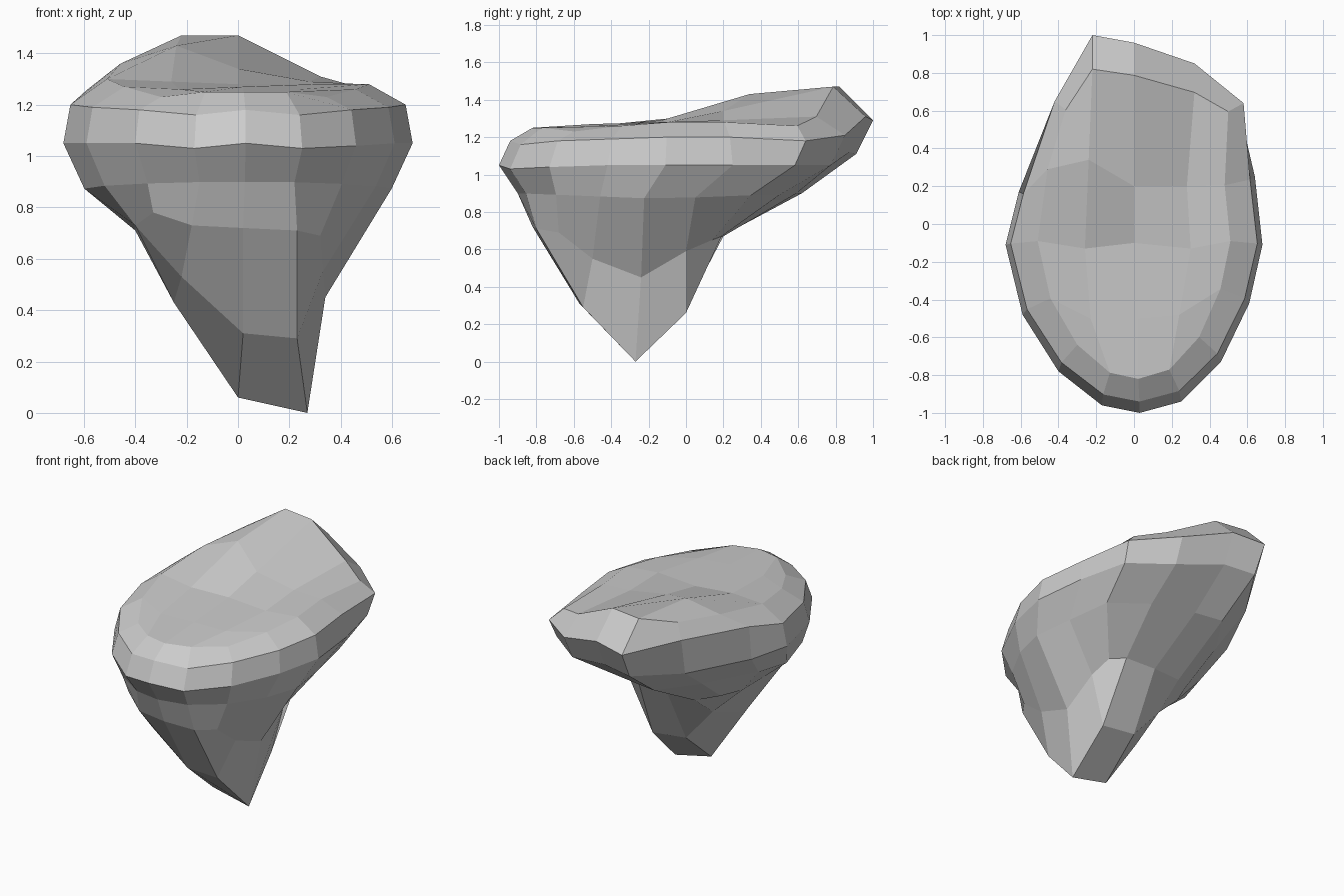
import bpy, bmesh

# Widest plan outline, 16 points counter-clockwise from front centre
plan = [(.03, -1), (.25, -.94), (.46, -.73), (.61, -.42), (.68, -.11), (.64, .25),
        (.58, .64), (.32, .85), (0, .96), (-.22, 1), (-.42, .65), (-.61, .17),
        (-.68, -.11), (-.59, -.48), (-.40, -.78), (-.17, -.96)]
lip_z = [1.18, 1.16, 1.18, 1.19, 1.2, 1.2, 1.18, 1.21, 1.31, 1.29, 1.31, 1.26, 1.2, 1.19, 1.18, 1.16]
top_z = [1.25, 1.25, 1.23, 1.26, 1.28, 1.28, 1.26, 1.31, 1.47, 1.47, 1.4, 1.36, 1.3, 1.27, 1.23, 1.25]
girth_z = [1.05, 1.03, 1.04, 1.05, 1.05, 1.05, 1.05, 1.05, 1.12, 1.11, 1.06, 1.05, 1.05, 1.05, 1.05, 1.03]
# Where the underside narrows to the root
neck_pts = [(.02, -.82, .72), (.23, -.8, .71), (.32, -.68, .69), (.33, -.5, .55),
            (.34, -.24, .45), (.34, 0, .59), (.32, .14, .65), (.22, .19, .67),
            (0, .2, .67), (-.2, .19, .67), (-.33, .1, .7), (-.39, -.05, .7),
            (-.4, -.27, .71), (-.4, -.5, .73), (-.33, -.7, .78), (-.18, -.8, .73)]

bm = bmesh.new()


def ring(pts):
    return [bm.verts.new(p) for p in pts]


def bridge(a, b):
    for i in range(16):
        j = (i + 1) % 16
        bm.faces.new((a[i], a[j], b[j], b[i]))


def grid_cap(edge, inner):
    """Fill a 16-point ring with a 4 x 4 patch around nine inner points."""
    v = [bm.verts.new(p) for p in inner]
    rows = [[edge[14], edge[15], edge[0], edge[1], edge[2]]]
    for r in range(3):
        rows.append([edge[13 - r]] + v[3 * r:3 * r + 3] + [edge[3 + r]])
    rows.append([edge[10], edge[9], edge[8], edge[7], edge[6]])
    for r in range(4):
        for c in range(4):
            bm.faces.new((rows[r][c], rows[r][c + 1], rows[r + 1][c + 1], rows[r + 1][c]))


# Top edge, lip, girth and two underside rings
top = ring([(x * (1 if y > .8 else .86 if y > .5 else .75), y * (.93 if .5 < y < .7 else .82), z)
            for (x, y), z in zip(plan, top_z)])
top[11].co.y = .29
lip = ring([(x * (.96 if y < .4 else 1), y * (.94 if y < .4 else 1), z)
            for (x, y), z in zip(plan, lip_z)])
girth = ring([(x * (1 if y < .4 else .97), y * (1 if y < .4 else .91), z)
              for (x, y), z in zip(plan, girth_z)])
shoulder = ring([(x * .88, y * .76 - .14, .87 + .03 * abs(y)) for x, y in plan])
neck = ring(neck_pts)
for a, b in ((top, lip), (lip, girth), (girth, shoulder), (shoulder, neck)):
    bridge(a, b)

# Uneven upper surface, rising to the back
grid_cap(top, [(-.23, -.5, 1.26), (.02, -.5, 1.27), (.24, -.48, 1.26),
               (-.26, -.13, 1.29), (0, -.1, 1.28), (.3, -.13, 1.28),
               (-.24, .34, 1.43), (0, .2, 1.34), (.28, .2, 1.29)])
# Wedge-shaped root, lowest on the right
grid_cap(neck, [(-.22, -.6, .53), (.02, -.57, .31), (.23, -.55, .29),
                (-.25, -.28, .43), (0, -.27, .06), (.27, -.27, 0),
                (-.2, 0, .52), (0, 0, .29), (.25, 0, .26)])

bmesh.ops.recalc_face_normals(bm, faces=bm.faces[:])
mesh = bpy.data.meshes.new("rock")
bm.to_mesh(mesh)
bm.free()
bpy.context.collection.objects.link(bpy.data.objects.new("rock", mesh))
